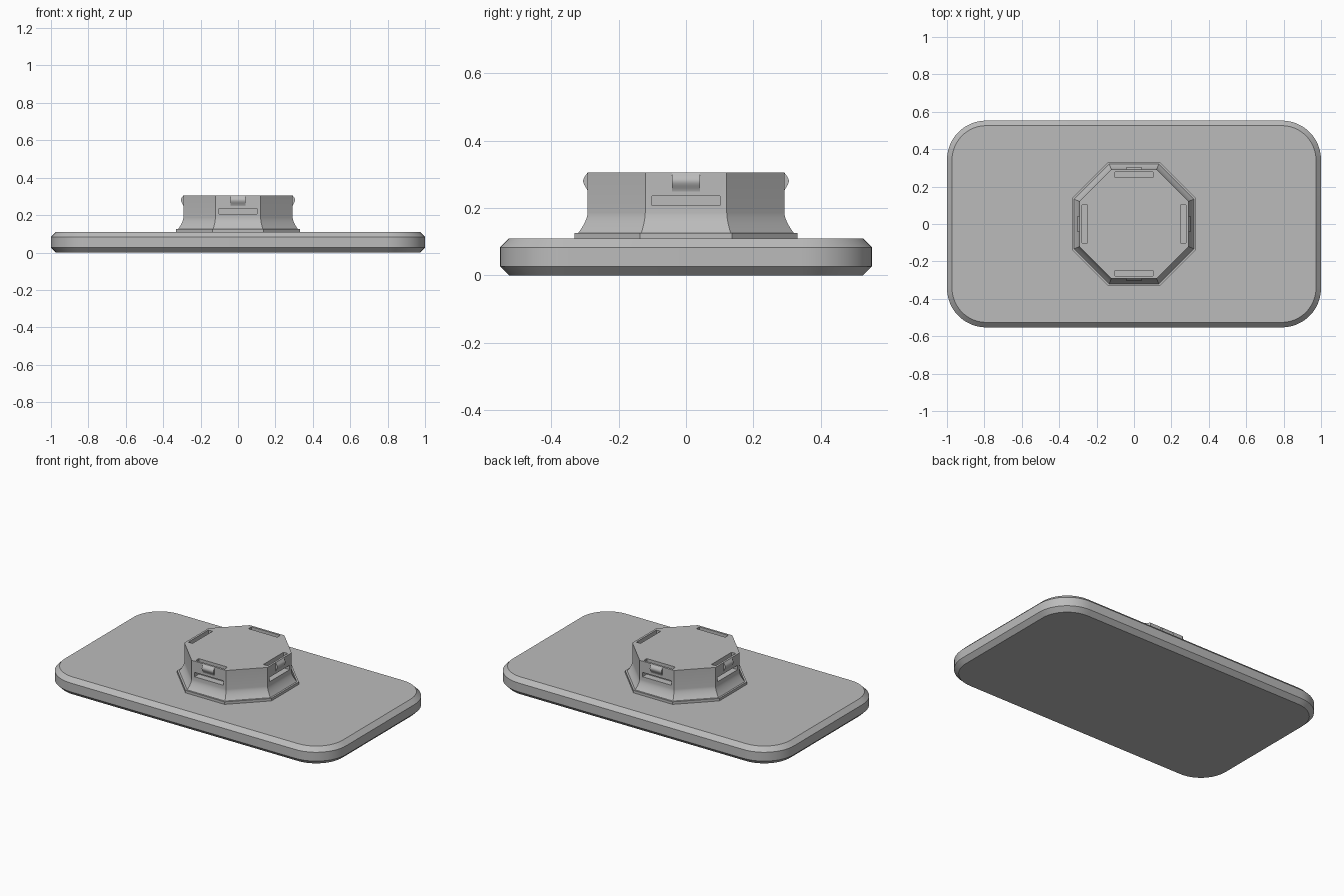
import bpy
import math
from mathutils import Matrix, Vector

old = bpy.data.objects.get("Cube")
if old:
    bpy.data.objects.remove(old, do_unlink=True)

# Single plain grey
grey = bpy.data.materials.new("plain_grey")
grey.use_nodes = True
colour = (0.5, 0.5, 0.5, 1.0)
grey.diffuse_color = colour
grey.node_tree.nodes["Principled BSDF"].inputs["Base Color"].default_value = colour


def loft(name, rings):
    """Closed solid through rings with equal point counts."""
    n = len(rings[0])
    verts = [p for ring in rings for p in ring]
    faces = [list(range(n))[::-1], list(range(len(verts) - n, len(verts)))]
    for r in range(len(rings) - 1):
        for i in range(n):
            j = (i + 1) % n
            faces.append([r * n + i, r * n + j, (r + 1) * n + j, (r + 1) * n + i])
    mesh = bpy.data.meshes.new(name)
    mesh.from_pydata(verts, [], faces)
    mesh.materials.append(grey)
    obj = bpy.data.objects.new(name, mesh)
    bpy.context.collection.objects.link(obj)
    return obj


def select_only(obj):
    bpy.ops.object.select_all(action='DESELECT')
    obj.select_set(True)
    bpy.context.view_layer.objects.active = obj


def smooth(obj):
    select_only(obj)
    bpy.ops.object.shade_smooth_by_angle(angle=math.radians(30))


def rounded_rect(hx, hy, radius, z, steps=12):
    ring = []
    for q, (sx, sy) in enumerate(((1, 1), (-1, 1), (-1, -1), (1, -1))):
        for s in range(steps + 1):
            a = math.pi / 2 * (q + s / steps)
            ring.append((sx * (hx - radius) + radius * math.cos(a),
                         sy * (hy - radius) + radius * math.sin(a), z))
    return ring


def octagon(apothem, z):
    r = apothem / math.cos(math.pi / 8)
    return [(r * math.cos(a), r * math.sin(a), z)
            for a in (math.pi / 8 + k * math.pi / 4 for k in range(8))]


def side_prism(name, profile, half_width, turn):
    """Extrude an (outward, z) profile sideways, on one of four sides."""
    rot = Matrix.Rotation(turn * math.pi / 2, 3, 'Z')
    return loft(name, [[rot @ Vector((r, s, z)) for r, z in profile]
                       for s in (half_width, -half_width)])


# Base plate with chamfered rims
HX, HY, R, CH, TOP = 1.0, 0.553, 0.21, 0.027, 0.11
plate = loft("base_plate", [rounded_rect(HX - c, HY - c, R - c, z)
                            for c, z in ((CH, 0), (0, CH), (0, TOP - CH), (CH, TOP))])
smooth(plate)

# Octagonal foot under the mount
foot = loft("mount_foot", [octagon(0.331, 0.1), octagon(0.331, 0.126)])
smooth(foot)

# Octagonal mount with a flared lower wall
MOUNT, HEIGHT = 0.292, 0.306
rings = [octagon(0.32, 0.115)]
for k in range(9):
    t = k / 8
    rings.append(octagon(MOUNT + 0.028 * (1 - t) ** 1.6, 0.126 + 0.06 * t))
rings.append(octagon(MOUNT, HEIGHT))
mount = loft("mount_body", rings)

# Slots behind and below each clip
slot = [(0.249, 0.207), (0.36, 0.207), (0.36, 0.235),
        (0.279, 0.235), (0.279, 0.34), (0.249, 0.34)]
for turn in range(4):
    cutter = side_prism("slot_cutter", slot, 0.101, turn)
    cutter.hide_render = True
    select_only(mount)
    cut = mount.modifiers.new("slot", 'BOOLEAN')
    cut.operation = 'DIFFERENCE'
    cut.solver = 'EXACT'
    cut.object = cutter
    bpy.ops.object.modifier_apply(modifier=cut.name)
    bpy.data.objects.remove(cutter, do_unlink=True)
smooth(mount)

# Rounded snap bump on the four main sides
bump = [(0.29, 0.249)]
for k in range(13):
    t = k / 12
    bump.append((MOUNT + 0.0135 * math.sin(math.pi * t ** 1.15) ** 1.3, 0.249 + 0.057 * t))
bump.append((0.29, HEIGHT))
for turn, side in enumerate(("left", "back", "right", "front")):
    smooth(side_prism("snap_bump_" + side, bump, 0.041, turn))
